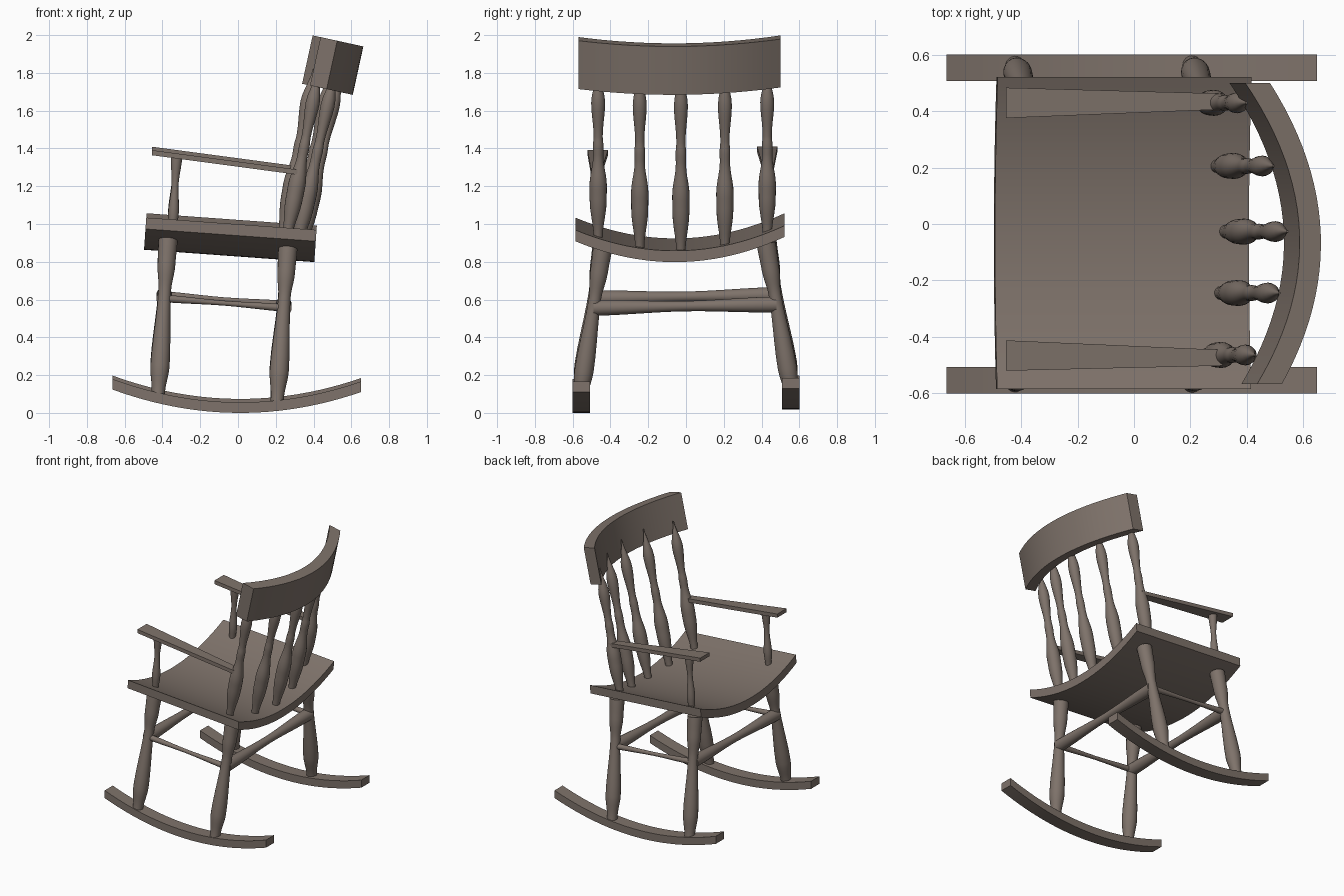
import bpy, bmesh, math
from mathutils import Vector

if "Cube" in bpy.data.objects:
    bpy.data.objects.remove(bpy.data.objects["Cube"])

# Brown-grey wood
wood = bpy.data.materials.new("wood")
wood.diffuse_color = (0.21, 0.17, 0.145, 1)
wood.use_nodes = True
wood.node_tree.nodes["Principled BSDF"].inputs["Base Color"].default_value = wood.diffuse_color


def loft(name, rings):
    """Bridge a list of closed rings into a capped solid."""
    bm = bmesh.new()
    vs = [[bm.verts.new(p) for p in ring] for ring in rings]
    n = len(vs[0])
    for a, b in zip(vs, vs[1:]):
        for i in range(n):
            j = (i + 1) % n
            bm.faces.new((a[i], a[j], b[j], b[i]))
    bm.faces.new(vs[0])
    bm.faces.new(vs[-1])
    bmesh.ops.recalc_face_normals(bm, faces=bm.faces)
    me = bpy.data.meshes.new(name)
    bm.to_mesh(me)
    bm.free()
    me.materials.append(wood)
    ob = bpy.data.objects.new(name, me)
    bpy.context.collection.objects.link(ob)
    bpy.ops.object.select_all(action='DESELECT')
    ob.select_set(True)
    bpy.context.view_layer.objects.active = ob
    bpy.ops.object.shade_smooth_by_angle(angle=math.radians(35))
    return ob


def turned(name, p0, p1, profile, sides=20, steps=5):
    """Lathe-turned rod from p0 to p1; profile = (fraction, radius) pairs."""
    p0, p1 = Vector(p0), Vector(p1)
    q = (p1 - p0).to_track_quat('Z', 'Y')
    stations = [profile[0]]
    for (t0, r0), (t1, r1) in zip(profile, profile[1:]):
        for k in range(1, steps + 1):
            s = k / steps
            stations.append((t0 + (t1 - t0) * s, r0 + (r1 - r0) * s * s * (3 - 2 * s)))
    rings = []
    for t, r in stations:
        c = p0.lerp(p1, t)
        rings.append([c + q @ Vector((r * math.cos(a), r * math.sin(a), 0))
                      for a in (math.tau * i / sides for i in range(sides))])
    return loft(name, rings)


def spread(a, b, n):
    return [a + (b - a) * i / n for i in range(n + 1)]


# Seat: a board dished across its width, sloping down to the rear
def seat_ring(y):
    u = (y + 0.033) / 0.553
    ring = []
    for x, dz in ((-0.488, 0), (0.418, 0), (0.418, -0.06), (-0.488, -0.06)):
        z = 0.924 - 0.072 * (x + 0.49) + 0.121 * u * u + 0.02 * (y + 0.033) + dz
        ring.append((x + 0.07 * (z - 1), y, z))
    return ring


loft("seat", [seat_ring(y) for y in spread(-0.586, 0.522, 24)])


# Crest rail: a curved board leaning backwards
def crest_ring(y):
    tilt, half = 0.215, 0.535
    back = Vector((math.cos(tilt), 0, -math.sin(tilt)))
    up = Vector((math.sin(tilt), 0, math.cos(tilt)))
    v = y + 0.035
    u = v / half
    thick = 0.077 * math.hypot(1, 2 * 0.163 * u / half)
    base = Vector((0.663 - 0.038 * v, y, 1.94 + 0.008 * v)) - back * 0.163 * u * u
    return [base, base - back * thick, base - back * thick - up * 0.262, base - up * 0.262]


loft("crest_rail", [crest_ring(y) for y in spread(-0.568, 0.50, 24)])

# Back spindles: y, base x, base z, top x
spindle = [(0, 0.024), (0.22, 0.045), (0.31, 0.046), (0.48, 0.027), (0.54, 0.028),
           (0.6, 0.024), (0.8, 0.037), (1, 0.004)]
for y, x0, z0, x1 in ((-0.465, 0.258, 0.93, 0.43), (-0.245, 0.308, 0.87, 0.517),
                      (-0.027, 0.325, 0.85, 0.546), (0.206, 0.293, 0.87, 0.497),
                      (0.43, 0.235, 0.94, 0.40)):
    turned("back_spindle", (x0, y, z0), (x1, y, 1.82), spindle)

leg = [(0, 0.033), (0.05, 0.035), (0.22, 0.051), (0.68, 0.033), (0.84, 0.047), (1, 0.051)]
side_bar = [(0, 0.02), (0.5, 0.013), (1, 0.02)]
cross_bar = [(0, 0.042), (0.5, 0.027), (1, 0.042)]
post = [(0, 0.02), (0.25, 0.028), (0.62, 0.018), (1, 0.03)]
joints = {}

for s, side in ((-1, "right"), (1, "left")):
    lift = 0.009 * s  # the chair leans very slightly sideways

    # Rocker
    rings = []
    for x in spread(-0.665, 0.65, 24):
        z = 0.27 * (x - 0.012) ** 2 + 0.009 + lift
        rings.append([(x, s * 0.508, z), (x, s * 0.602, z),
                      (x, s * 0.602, z + 0.056), (x, s * 0.508, z + 0.056)])
    loft(side + "_rocker", rings)

    # Legs
    top_y = s * 0.432 - 0.008
    for place, x0, z0, x1, z1, zj in (("front", -0.425, 0.07, -0.37, 0.93, 0.615),
                                      ("rear", 0.205, 0.045, 0.265, 0.89, 0.565)):
        a = Vector((x0, s * 0.568, z0 + lift))
        b = Vector((x1, top_y, z1 + lift))
        turned(place + "_leg", a, b, leg)
        joints[place, s] = a.lerp(b, (zj - z0) / (z1 - z0))

    # Side stretcher
    turned("side_stretcher", joints["front", s], joints["rear", s], side_bar)

    # Armrest: tapered flat board
    rings = []
    for x, z, y, w in ((-0.455, 1.4, s * 0.4485 - 0.0185, 0.054),
                       (0.315, 1.297, s * 0.455 - 0.02, 0.028)):
        z += lift
        rings.append([(x, y - w, z), (x, y + w, z),
                      (x, y + w, z - 0.027), (x, y - w, z - 0.027)])
    loft("armrest", rings)

    # Arm post
    y = s * 0.447 - 0.018
    turned("arm_post", (-0.347, y, 0.97 + lift), (-0.325, y, 1.365 + lift), post)

# Cross stretchers between the left and right legs
for place in ("front", "rear"):
    turned(place + "_cross_stretcher", joints[place, -1], joints[place, 1], cross_bar)
